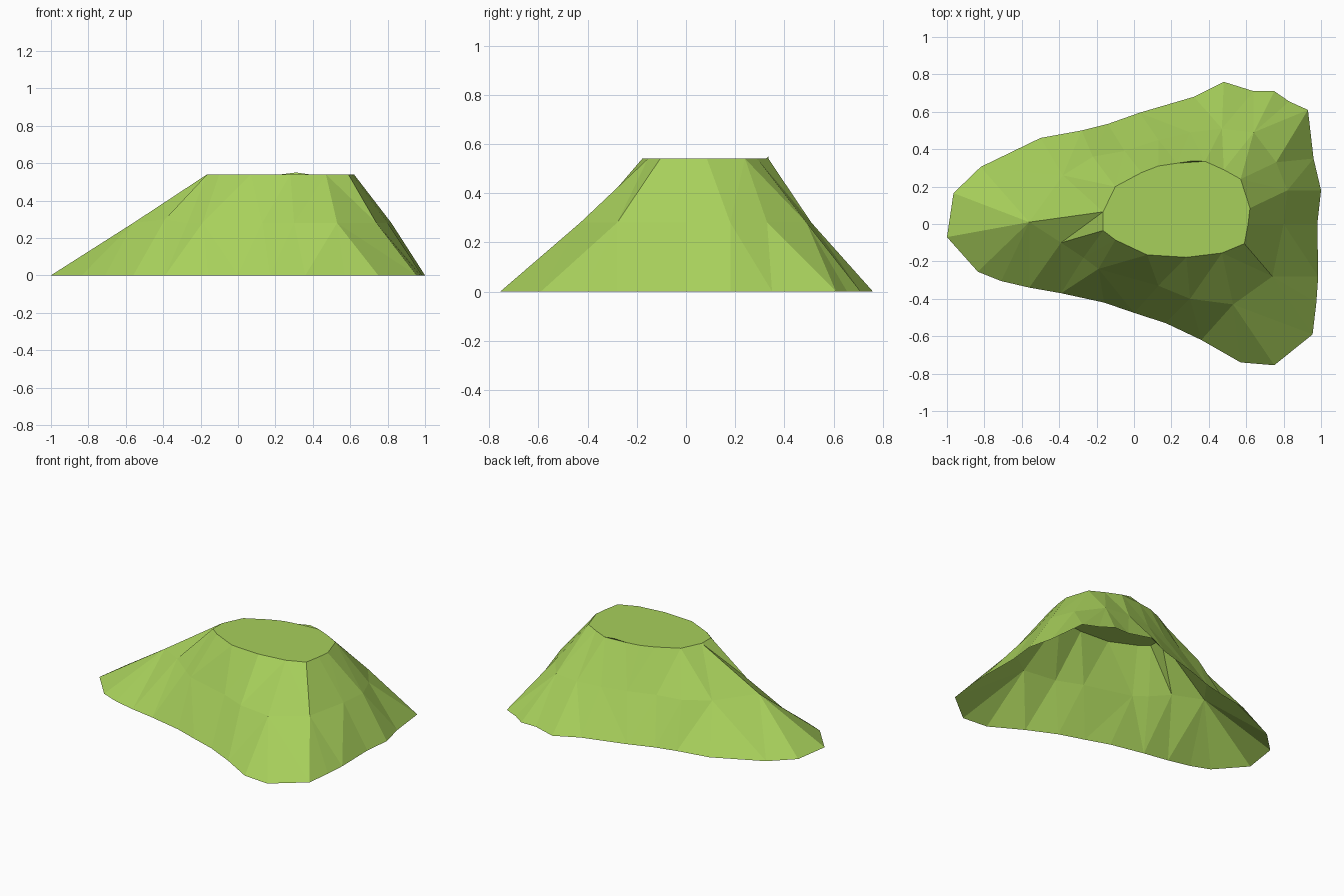
import bpy, bmesh
from mathutils import Vector

if "Cube" in bpy.data.objects:
    bpy.data.objects.remove(bpy.data.objects["Cube"])

# Plan outlines of the three contour levels, counter-clockwise from the left tip
FOOT = [(-1, -.07), (-.835, -.255), (-.71, -.305), (-.56, -.34), (-.39, -.37),
        (-.16, -.42), (0, -.475), (.17, -.53), (.36, -.62), (.57, -.74),
        (.75, -.755), (.955, -.59), (.975, -.42), (.985, -.28), (.98, 0),
        (1, .18), (.96, .35), (.93, .61), (.83, .655), (.75, .71),
        (.64, .71), (.48, .76), (.32, .68), (.03, .595), (-.14, .535),
        (-.28, .50), (-.5, .46), (-.82, .305), (-.965, .165)]
WAIST = [(-.56, .01), (-.39, -.10), (-.27, -.18), (-.19, -.24), (.13, -.33),
         (.30, -.40), (.53, -.43), (.74, -.28), (.80, 0), (.82, .18),
         (.76, .33), (.64, .49), (.47, .51), (.30, .49), (.13, .45),
         (-.05, .39), (-.22, .36), (-.38, .26)]
CROWN = [(-.165, .065), (-.165, -.035), (-.10, -.085), (.07, -.165), (.28, -.178),
         (.47, -.155), (.59, -.105), (.61, 0), (.62, .085), (.57, .24),
         (.48, .29), (.38, .335), (.23, .325), (.13, .31), (.04, .275), (-.10, .20)]

bm = bmesh.new()


def ring(points, z):
    return [bm.verts.new((x, y, z)) for x, y in points]


def zip_rings(low, high):
    """Join two closed rings with triangles, always taking the shorter diagonal."""
    i = j = 0
    n, m = len(low), len(high)
    while i < n or j < m:
        a, b = low[i % n], high[j % m]
        a2, b2 = low[(i + 1) % n], high[(j + 1) % m]
        step_low = j == m or (i < n and (a2.co - b.co).length < (b2.co - a.co).length)
        if step_low:
            bm.faces.new((a, a2, b))
            i += 1
        else:
            bm.faces.new((a, b2, b))
            j += 1


# Sloping sides, open underneath, with a flat plateau
foot, waist, crown = ring(FOOT, 0), ring(WAIST, .28), ring(CROWN, .54)
waist[1].co.z = .30
zip_rings(foot, waist)
zip_rings(waist, crown)
bm.faces.new(crown)

# Small raised lip at the back of the plateau
lip = bm.verts.new(Vector((.31, .337, .55)))
bm.faces.new((crown[11], lip, crown[12]))

mesh = bpy.data.meshes.new("hill")
bm.to_mesh(mesh)
bm.free()

grass = bpy.data.materials.new("grass green")
grass.diffuse_color = (.39, .63, .105, 1)
grass.use_nodes = True
grass.node_tree.nodes["Principled BSDF"].inputs["Base Color"].default_value = grass.diffuse_color
mesh.materials.append(grass)
hill = bpy.data.objects.new("hill", mesh)
bpy.context.collection.objects.link(hill)
